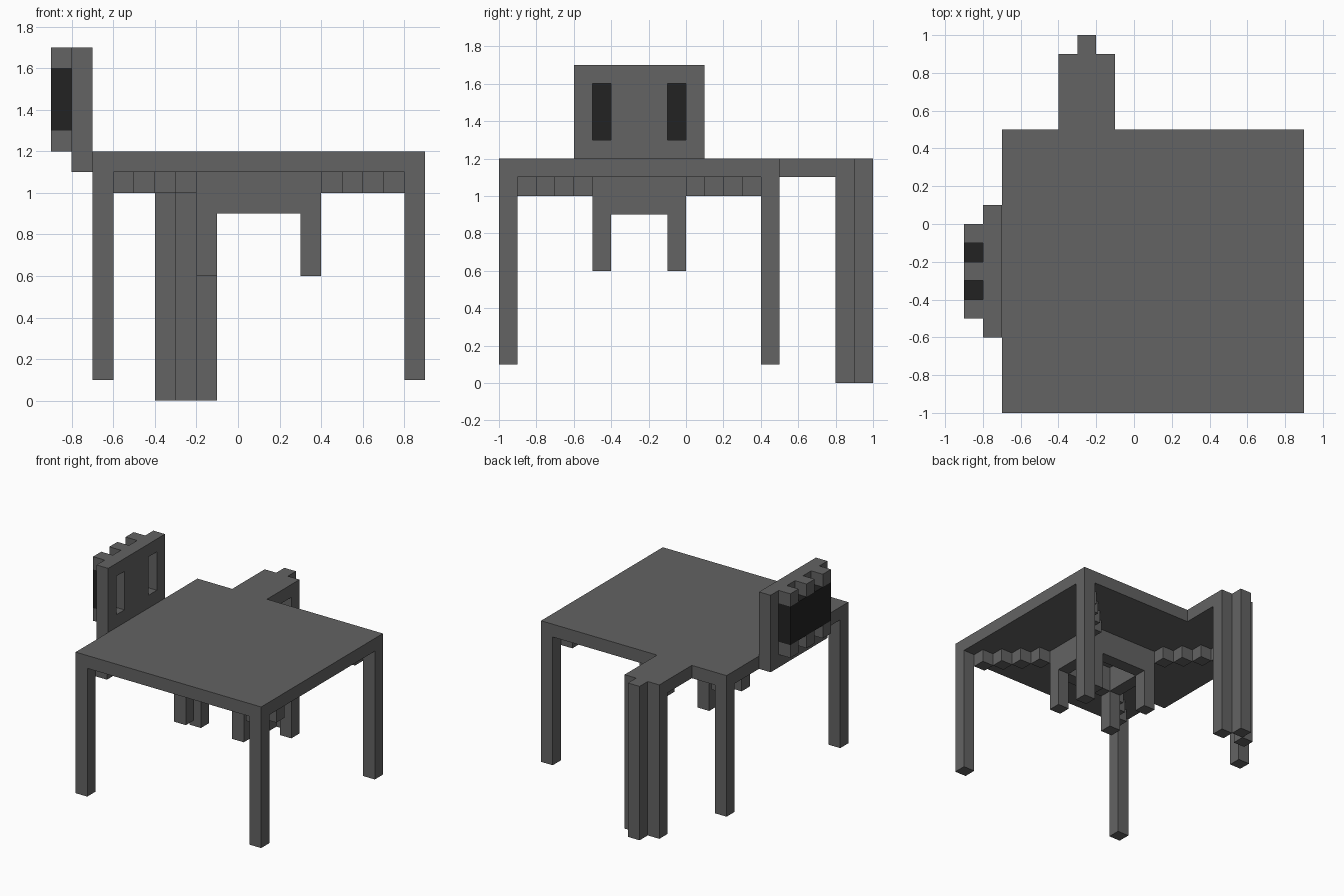
import bpy
import bmesh
from mathutils import Vector

CELL = 0.1

if "Cube" in bpy.data.objects:
    bpy.data.objects.remove(bpy.data.objects["Cube"], do_unlink=True)


def material(name, value):
    mat = bpy.data.materials.new(name)
    mat.use_nodes = True
    colour = (value, value, value, 1)
    mat.diffuse_color = colour
    mat.node_tree.nodes["Principled BSDF"].inputs["Base Color"].default_value = colour
    return mat


GREY = material("dark grey", 0.125)
BLACK = material("near black", 0.016)


def block(x, y, z):
    """Grid cells filled by a box, each range given in tenths of a unit."""
    return {(i, j, k) for i in range(*x) for j in range(*y) for k in range(*z)}


def build(name, cells, mat=GREY):
    """Make one solid from grid cells, keeping only its outer skin."""
    bm = bmesh.new()
    for cell in cells:
        for axis in range(3):
            for side in (-1, 1):
                step = Vector((0, 0, 0))
                step[axis] = side
                if tuple(int(c + s) for c, s in zip(cell, step)) in cells:
                    continue
                u, v = Vector((0, 0, 0)), Vector((0, 0, 0))
                u[(axis + 1) % 3] = 0.5
                v[(axis + 2) % 3] = 0.5 * side
                mid = Vector(cell) + Vector((0.5, 0.5, 0.5)) + step / 2
                corners = (mid - u - v, mid + u - v, mid + u + v, mid - u + v)
                bm.faces.new([bm.verts.new(c * CELL) for c in corners])
    bmesh.ops.remove_doubles(bm, verts=bm.verts, dist=CELL / 100)
    bmesh.ops.dissolve_limit(bm, angle_limit=0.01, verts=bm.verts, edges=bm.edges)
    mesh = bpy.data.meshes.new(name)
    bm.to_mesh(mesh)
    bm.free()
    mesh.materials.append(mat)
    obj = bpy.data.objects.new(name, mesh)
    bpy.context.collection.objects.link(obj)
    return obj


# Flat top with its rear tongue
build("top_slab", block((-7, 9), (-10, 5), (11, 12)) | block((-4, -1), (5, 9), (11, 12)))

# Corner legs, each with a stepped diagonal brace running inward
for side, x, dx in (("right", -7, 1), ("left", 8, -1)):
    for end, y, dy in (("front", -10, 1), ("back", 4, -1)):
        build(f"{end}_{side}_leg", block((x, x + 1), (y, y + 1), (1, 11)))
        steps = {(x + n * dx, y + n * dy, 10) for n in range(1, 5)}
        build(f"{end}_{side}_brace", steps)

# Hollow central frame on four short feet
frame = block((-2, 4), (-5, 0), (9, 11)) - block((-1, 3), (-4, -1), (9, 11))
for x in (-2, 3):
    for y in (-5, -1):
        frame |= block((x, x + 1), (y, y + 1), (6, 9))
build("centre_frame", frame)

# Rear cluster of three posts
build("rear_right_post", block((-4, -3), (8, 9), (0, 11)))
build("rear_left_post", block((-2, -1), (8, 9), (0, 11)))
build("rear_middle_post", block((-3, -2), (9, 10), (0, 12)))

# Upright plate with two slots
plate = block((-8, -7), (-6, 1), (11, 17))
for y in (-5, -1):
    plate -= block((-8, -7), (y, y + 1), (13, 16))
build("upright_plate", plate)

# Dark panel gripped by small teeth above and below
build("dark_panel", block((-9, -8), (-5, 0), (13, 16)), BLACK)
for level, z in (("lower", 12), ("upper", 16)):
    for y in (-5, -3, -1):
        build(f"{level}_tooth", block((-9, -8), (y, y + 1), (z, z + 1)))
